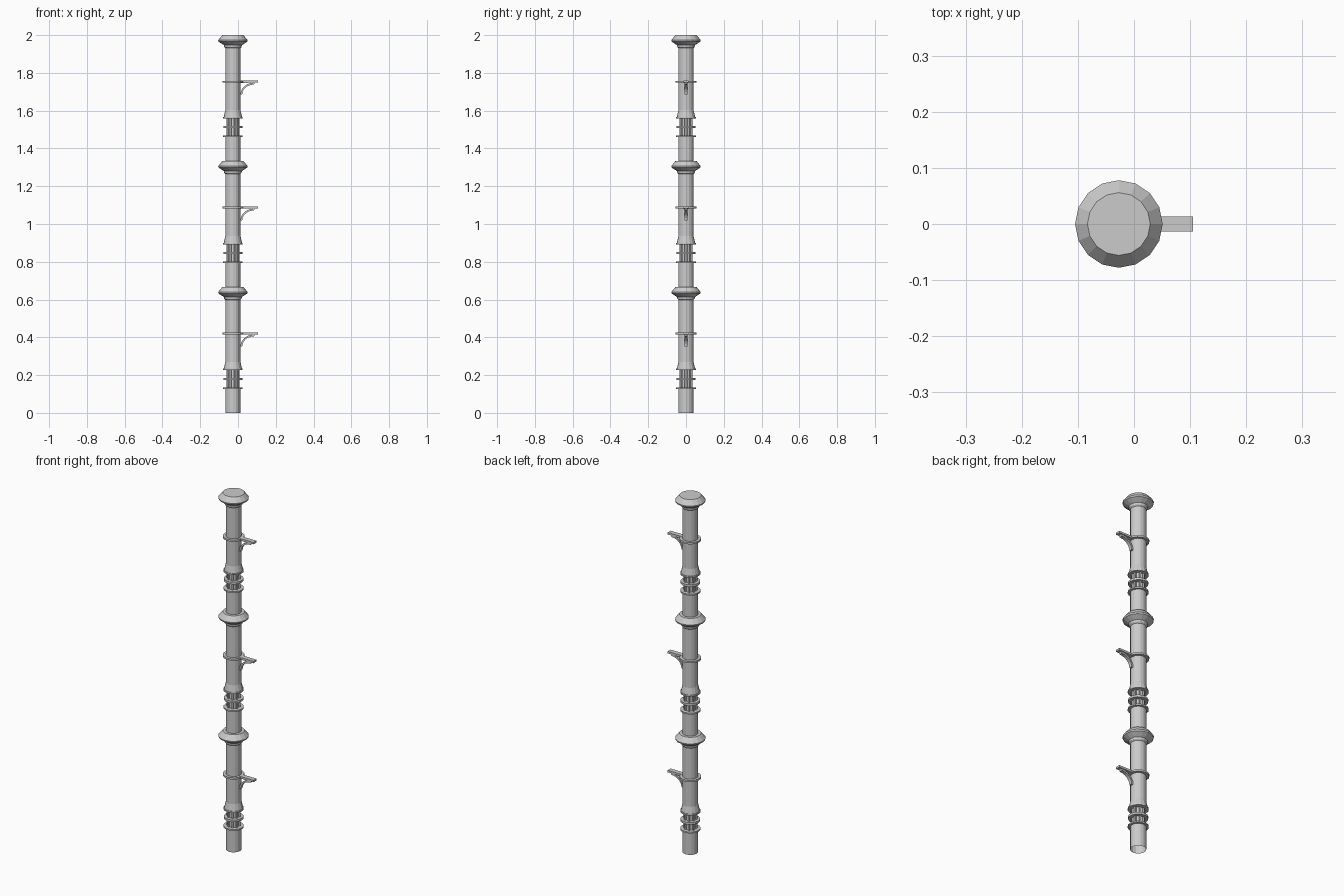
import bpy, bmesh, math

if "Cube" in bpy.data.objects:
    bpy.data.objects.remove(bpy.data.objects["Cube"])

AX = -0.027      # pole axis
SEG = 2.0 / 3    # height of one repeated section
N = 16


def finish(name, bm):
    bmesh.ops.recalc_face_normals(bm, faces=bm.faces)
    me = bpy.data.meshes.new(name)
    bm.to_mesh(me)
    bm.free()
    ob = bpy.data.objects.new(name, me)
    bpy.context.collection.objects.link(ob)
    return ob


def lathe(name, profile, z0, cap_top=False, closed=False):
    bm = bmesh.new()
    rings = [[bm.verts.new((AX + r * math.cos(2 * math.pi * i / N),
                            r * math.sin(2 * math.pi * i / N), z0 + z))
              for i in range(N)] for r, z in profile]
    pairs = list(zip(rings, rings[1:]))
    if closed:
        pairs.append((rings[-1], rings[0]))
    for a, b in pairs:
        for i in range(N):
            j = (i + 1) % N
            bm.faces.new((a[i], a[j], b[j], b[i]))
    if cap_top:
        bm.faces.new(rings[-1])
    return finish(name, bm)


def extrude_y(name, pts, z0, width):
    bm = bmesh.new()
    a = [bm.verts.new((x, -width / 2, z0 + z)) for x, z in pts]
    b = [bm.verts.new((x, width / 2, z0 + z)) for x, z in pts]
    bm.faces.new(a)
    bm.faces.new(b[::-1])
    for i in range(len(a)):
        j = (i + 1) % len(a)
        bm.faces.new((a[i], b[i], b[j], a[j]))
    return finish(name, bm)


def band(name, z0, z, r_in, r_out, h):
    lathe(name, [(r_in, z - h / 2), (r_out, z - h / 2),
                 (r_out, z + h / 2), (r_in, z + h / 2)], z0, closed=True)


for k in range(3):
    z0 = k * SEG
    # shaft with recessed joint and flared skirt above it
    lathe("shaft_section", [
        (0.04, 0), (0.04, 0.13), (0.028, 0.13), (0.028, 0.23),
        (0.049, 0.23), (0.047, 0.24), (0.04, 0.27), (0.04, 0.605)], z0)
    # flared cap at the head of the section
    lathe("flange_cap", [
        (0.04, 0.598), (0.046, 0.604), (0.048, 0.614), (0.056, 0.619),
        (0.076, 0.632), (0.078, 0.640), (0.056, SEG)], z0, cap_top=True)
    # thin collars
    band("joint_lower_collar", z0, 0.13, 0.027, 0.052, 0.008)
    band("joint_middle_collar", z0, 0.18, 0.027, 0.05, 0.012)
    band("joint_upper_collar", z0, 0.23, 0.027, 0.052, 0.008)
    band("bracket_collar", z0, 0.42, 0.038, 0.055, 0.010)
    # vertical ribs around the recessed joint
    for i in range(8):
        a = 2 * math.pi * (i + 0.5) / 8
        bpy.ops.mesh.primitive_cube_add(
            size=1, location=(AX + 0.03 * math.cos(a), 0.03 * math.sin(a), z0 + 0.18),
            rotation=(0, 0, a))
        rib = bpy.context.object
        rib.name = "joint_rib"
        rib.scale = (0.01, 0.009, 0.1)
    # side arm with curved brace
    extrude_y("bracket_arm", [(0.01, 0.414), (0.105, 0.415),
                              (0.105, 0.426), (0.01, 0.426)], z0, 0.026)
    outer, inner = [], []
    for i in range(7):
        t = math.pi / 2 * i / 6
        outer.append((0.085 - 0.072 * math.cos(t), 0.352 + 0.063 * math.sin(t)))
        inner.append((0.022 + 0.062 * (1 - math.cos(t)), 0.352 + 0.053 * math.sin(t)))
    extrude_y("bracket_brace", outer + [(0.09, 0.415)] + inner[::-1], z0, 0.018)
